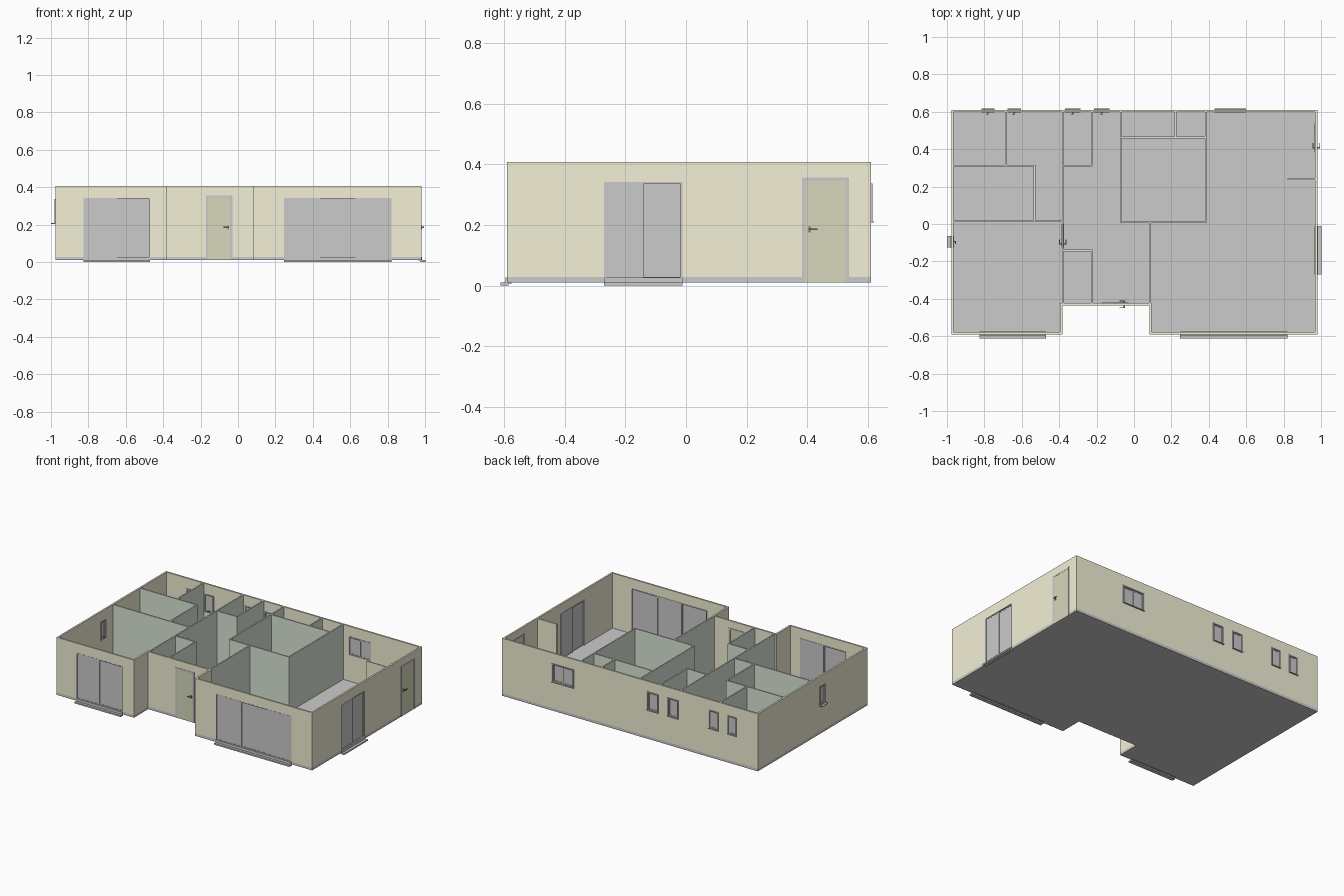
import bpy, bmesh
from mathutils import Vector, Matrix

if "Cube" in bpy.data.objects:
    bpy.data.objects.remove(bpy.data.objects["Cube"])

T = 0.012               # outer wall thickness
Z0, Z1 = 0.028, 0.408   # floor level and wall top


def material(name, rgb):
    m = bpy.data.materials.new(name)
    m.diffuse_color = (*rgb, 1)
    m.use_nodes = True
    m.node_tree.nodes["Principled BSDF"].inputs["Base Color"].default_value = m.diffuse_color
    return m


CREAM = material("cream_wall", (0.90, 0.876, 0.68))
GREEN = material("green_wall", (0.71, 0.80, 0.69))
OLIVE = material("olive_door", (0.69, 0.69, 0.51))
DARK = material("dark_handle", (0.28, 0.28, 0.26))


def finish(name, bm, mat=None):
    bmesh.ops.recalc_face_normals(bm, faces=bm.faces)
    me = bpy.data.meshes.new(name)
    bm.to_mesh(me)
    bm.free()
    ob = bpy.data.objects.new(name, me)
    bpy.context.collection.objects.link(ob)
    if mat:
        me.materials.append(mat)
    return ob


def boxes(name, items, mat=None):
    """One object made of boxes given as (x0, x1, y0, y1, z0, z1)."""
    bm = bmesh.new()
    for x0, x1, y0, y1, z0, z1 in items:
        c = Vector((x0 + x1, y0 + y1, z0 + z1)) / 2
        s = Vector((abs(x1 - x0), abs(y1 - y0), abs(z1 - z0)))
        bmesh.ops.create_cube(bm, size=1, matrix=Matrix.Translation(c) @ Matrix.Diagonal((*s, 1)))
    return finish(name, bm, mat)


# Each wall: axis it faces, position of its outer face, outward direction
WALLS = {"front": ("y", -0.59, -1), "porch": ("y", -0.435, -1), "back": ("y", 0.61, 1),
         "right": ("x", 0.98, 1), "left": ("x", -0.977, -1)}


def on(wall, u0, u1, d0, d1, z0, z1):
    """Box on a wall: u along it, d outward from its outer face."""
    axis, p, s = WALLS[wall]
    d = (p + s * d0, p + s * d1)
    return (u0, u1, *d, z0, z1) if axis == "y" else (*d, u0, u1, z0, z1)


def border(wall, a, b, d0, d1, z0, z1, w, bottom=True):
    r = [on(wall, a, a + w, d0, d1, z0, z1), on(wall, b - w, b, d0, d1, z0, z1),
         on(wall, a + w, b - w, d0, d1, z1 - w, z1)]
    if bottom:
        r.append(on(wall, a + w, b - w, d0, d1, z0, z0 + w))
    return r


cuts = []


def sliding_door(name, wall, a, b, panels):
    z1 = 0.342
    cuts.append(on(wall, a, b, -0.03, 0.02, 0.0, z1))
    boxes(name + "_frame", border(wall, a, b, -T - 0.002, 0.001, 0.02, z1, 0.006))
    w = (b - a - 0.012) / panels
    glass, sash = [], []
    for i in range(panels):
        u = a + 0.006 + i * w
        d = -0.003 if i % 2 == 0 else -0.008
        sash += border(wall, u, u + w, d - 0.004, d, 0.026, z1 - 0.006, 0.006)
        glass.append(on(wall, u + 0.005, u + w - 0.005, d - 0.003, d - 0.001, 0.03, z1 - 0.01))
    boxes(name + "_sashes", sash)
    boxes(name + "_glass", glass)
    boxes(name + "_step", [on(wall, a, b, -0.014, 0.005, 0.008, 0.027),
                           on(wall, a, b, -0.005, 0.022, 0.0, 0.010)])


def window(name, wall, a, b, panels=1):
    z0, z1 = 0.208, 0.337
    cuts.append(on(wall, a, b, -0.03, 0.02, z0, z1))
    boxes(name + "_frame", border(wall, a, b, -T - 0.003, 0.005, z0, z1, 0.007)
          + [on(wall, a, b, 0, 0.008, z0, z0 + 0.005)])
    w = (b - a - 0.014) / panels
    glass, sash = [], []
    for i in range(panels):
        u = a + 0.007 + i * w
        d = -0.002 - 0.005 * (i % 2)
        sash += border(wall, u, u + w, d - 0.005, d, z0 + 0.007, z1 - 0.007, 0.006)
        glass.append(on(wall, u + 0.005, u + w - 0.005, d - 0.004, d - 0.002, z0 + 0.012, z1 - 0.012))
    boxes(name + "_sash", sash)
    boxes(name + "_glass", glass)
    if panels == 1:
        m = (a + b) / 2
        boxes(name + "_latch", [on(wall, m - 0.003, m + 0.003, -0.022, -0.006, z0 + 0.012, z0 + 0.017),
                                on(wall, m - 0.012, m + 0.003, -0.025, -0.021, z0 + 0.012, z0 + 0.017)], DARK)


def lever(wall, u, way, face, side):
    """Plate, neck and lever of a handle on one face of a door."""
    return [on(wall, u - 0.005, u + 0.005, face, face + side * 0.003, 0.175, 0.195),
            on(wall, u - 0.003, u + 0.003, face, face + side * 0.013, 0.183, 0.189),
            on(wall, u - way * 0.003, u + way * 0.025, face + side * 0.010, face + side * 0.014, 0.183, 0.189)]


def hinged_door(name, wall, a, b, handle, way):
    cuts.append(on(wall, a, b, -0.03, 0.02, 0.0, 0.357))
    boxes(name + "_frame", border(wall, a, b, -T - 0.003, 0.002, 0.010, 0.357, 0.012, False))
    boxes(name + "_leaf", [on(wall, a + 0.012, b - 0.012, -0.011, 0.001, 0.010, 0.345)], OLIVE)
    boxes(name + "_handle", lever(wall, handle, way, 0.001, 1) + lever(wall, handle, way, -0.011, -1), DARK)


# Openings
sliding_door("bedroom_slider", "front", -0.825, -0.47, 2)
sliding_door("living_slider", "front", 0.245, 0.822, 3)
sliding_door("side_slider", "right", -0.27, -0.012, 2)
hinged_door("front_door", "porch", -0.172, -0.030, -0.052, -1)
hinged_door("side_door", "right", 0.383, 0.538, 0.408, 1)
for i, (a, b) in enumerate([(-0.815, -0.745), (-0.677, -0.603), (-0.368, -0.287), (-0.215, -0.13)]):
    window(f"back_window_{i + 1}", "back", a, b)
window("kitchen_window", "back", 0.43, 0.60, 2)
window("left_window", "left", -0.125, -0.063)
boxes("left_window_sill", [on("left", -0.125, -0.063, -0.01, 0.023, 0.204, 0.209)])

# Floor slab following the footprint
plan = [Vector(p) for p in [(-0.977, -0.59), (-0.383, -0.59), (-0.383, -0.435), (0.082, -0.435),
                            (0.082, -0.59), (0.98, -0.59), (0.98, 0.61), (-0.977, 0.61)]]
n = len(plan)
bm = bmesh.new()
f = bm.faces.new([bm.verts.new((p.x, p.y, 0.010)) for p in plan])
ext = bmesh.ops.extrude_face_region(bm, geom=[f], use_keep_orig=True)["geom"]
bmesh.ops.translate(bm, vec=(0, 0, Z0 - 0.010), verts=[v for v in ext if isinstance(v, bmesh.types.BMVert)])
finish("floor_slab", bm)

# Outer wall ring with mitred corners
inner = []
for i, p in enumerate(plan):
    e0, e1 = (p - plan[i - 1]).normalized(), (plan[(i + 1) % n] - p).normalized()
    inner.append(p + T * Vector((-e0.y - e1.y, e0.x + e1.x)))
bm = bmesh.new()
loops = [[bm.verts.new((p.x, p.y, z)) for p in pts]
         for pts, z in [(plan, Z0), (plan, Z1), (inner, Z1), (inner, Z0)]]
for k in range(4):
    A, B = loops[k], loops[(k + 1) % 4]
    for i in range(n):
        j = (i + 1) % n
        bm.faces.new([A[i], A[j], B[j], B[i]])
walls = finish("outer_walls", bm, CREAM)

# Cut the openings
cutter = boxes("opening_cutter", cuts)
cutter.hide_render = True
mod = walls.modifiers.new("openings", "BOOLEAN")
mod.operation, mod.solver, mod.object = "DIFFERENCE", "EXACT", cutter
bpy.context.view_layer.objects.active = walls
bpy.ops.object.modifier_apply(modifier=mod.name)
bpy.data.objects.remove(cutter)

# Inner partitions: along y (x, y0, y1) and along x (y, x0, x1)
H = 0.0045
B = 0.61 - T
along_y = [(-0.685, 0.312, B), (-0.532, 0.015, 0.312), (-0.381, -0.424, B), (-0.226, 0.312, B),
           (-0.070, 0.010, B), (0.222, 0.462, B), (0.383, 0.010, B),
           (0.084, -0.424, 0.010), (-0.226, -0.424, -0.142)]
along_x = [(0.312, -0.965, -0.532), (0.015, -0.965, -0.381), (0.312, -0.381, -0.226),
           (0.462, -0.070, 0.383), (0.010, -0.070, 0.383), (-0.142, -0.381, -0.226)]
for i, (x, y0, y1) in enumerate(along_y):
    boxes(f"partition_long_{i + 1}", [(x - H, x + H, y0 - H * (y0 > -0.4), y1 + H * (y1 < 0.5), Z0, Z1)], GREEN)
for i, (y, x0, x1) in enumerate(along_x):
    boxes(f"partition_cross_{i + 1}", [(x0, x1, y - H, y + H, Z0, Z1)], GREEN)
boxes("kitchen_stub_wall", [(0.82, 0.968, 0.235, 0.244, Z0, Z1)], CREAM)

# Bedroom door against the hall partition
WALLS["hall"] = ("x", -0.3765, 1)
boxes("bedroom_door_leaf", [on("hall", -0.125, 0.0, -0.010, 0.001, Z0, 0.345)], OLIVE)
boxes("bedroom_door_handle", lever("hall", -0.107, 1, 0.001, 1) + lever("hall", -0.107, 1, -0.010, -1), DARK)
